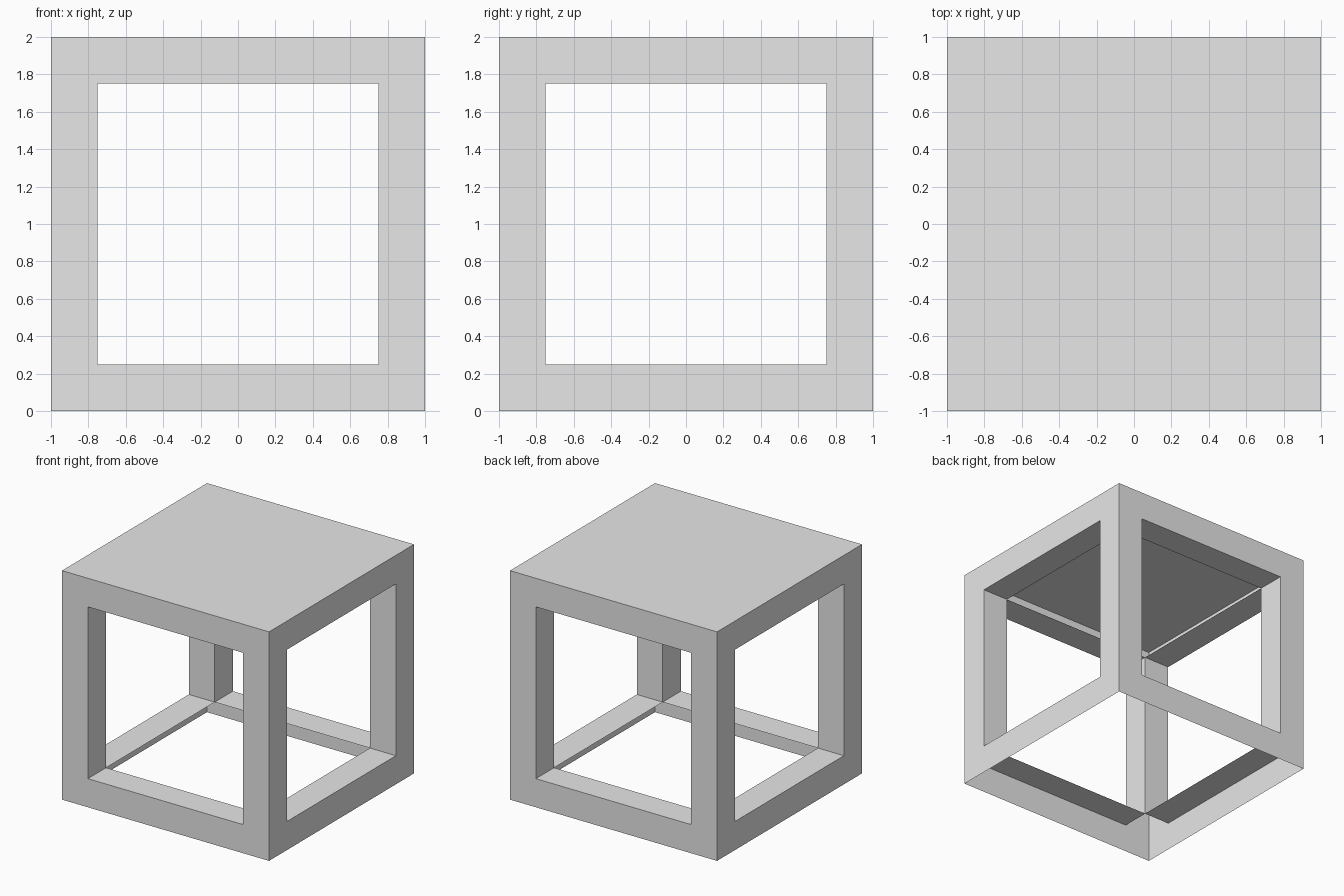
import bpy
import bmesh

SIZE = 2.0
BAR = 0.25

default = bpy.data.objects.get("Cube")
if default:
    bpy.data.objects.remove(default, do_unlink=True)

# Plain grey material
grey = bpy.data.materials.new("light grey")
grey.use_nodes = True
colour = (0.8, 0.8, 0.8, 1.0)
grey.diffuse_color = colour
grey.node_tree.nodes["Principled BSDF"].inputs["Base Color"].default_value = colour

# Box shell with an open underside
bm = bmesh.new()
bmesh.ops.create_cube(bm, size=SIZE)
bmesh.ops.translate(bm, verts=bm.verts, vec=(0, 0, SIZE / 2))
bm.normal_update()
underside = [f for f in bm.faces if f.normal.z < -0.5]
bmesh.ops.delete(bm, geom=underside, context="FACES")

# Square window in each side wall, with reveals one bar deep
windows = [f for f in bm.faces if abs(f.normal.z) < 0.5]
bmesh.ops.inset_individual(bm, faces=windows, thickness=BAR, use_even_offset=True)
bmesh.ops.inset_individual(bm, faces=windows, thickness=0, depth=-BAR)
bmesh.ops.delete(bm, geom=windows, context="FACES")

# Join the reveals along the inner edges of the posts
bmesh.ops.remove_doubles(bm, verts=bm.verts, dist=0.001)

mesh = bpy.data.meshes.new("cube_frame")
bm.to_mesh(mesh)
bm.free()
mesh.materials.append(grey)
frame = bpy.data.objects.new("cube_frame", mesh)
bpy.context.collection.objects.link(frame)
